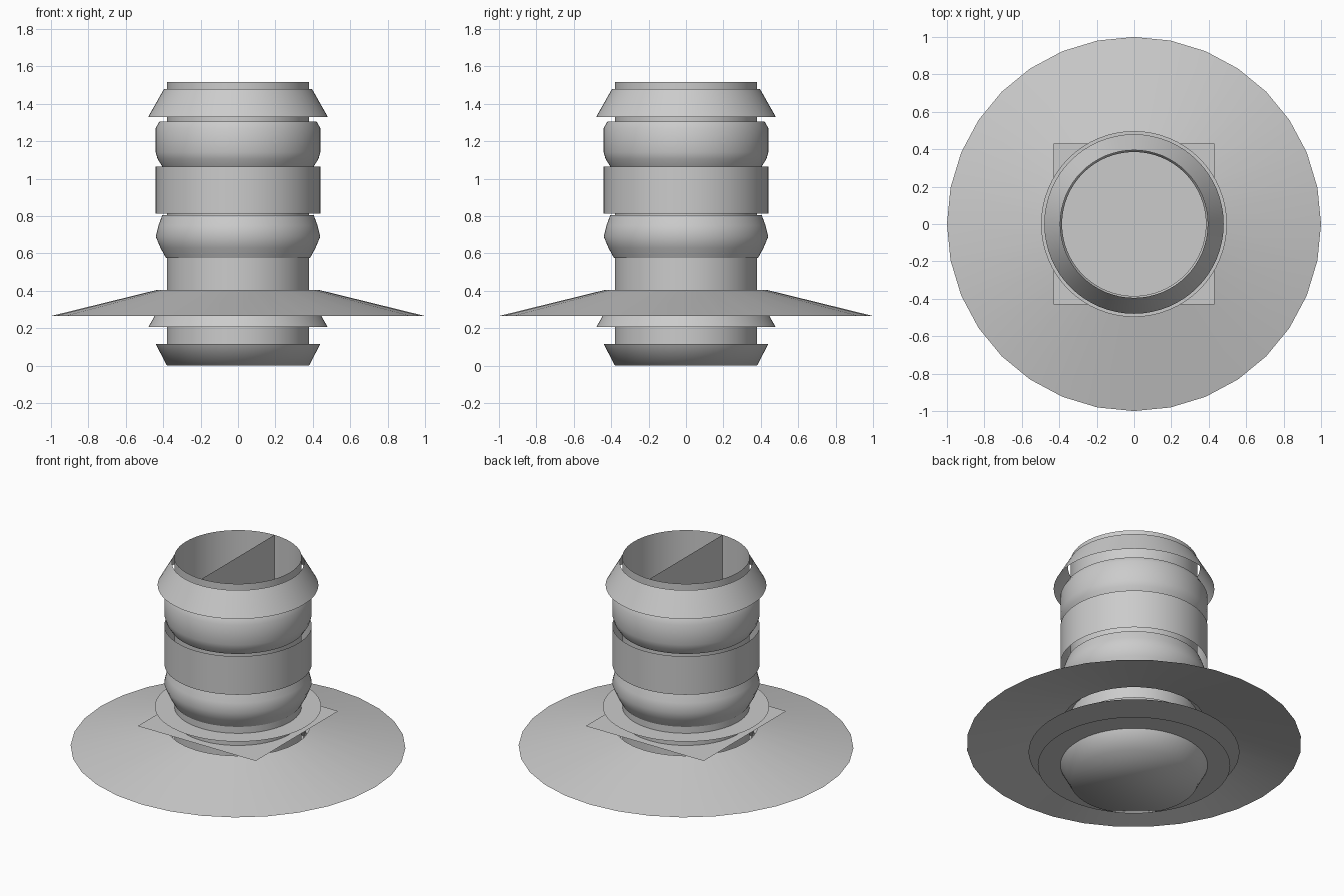
import bpy
import math

cube = bpy.data.objects.get("Cube")
if cube:
    bpy.data.objects.remove(cube, do_unlink=True)

grey = bpy.data.materials.new("plain_grey")
grey.use_nodes = True
colour = (0.6, 0.6, 0.6, 1)
grey.diffuse_color = colour
grey.node_tree.nodes["Principled BSDF"].inputs["Base Color"].default_value = colour


def add_mesh(name, verts, faces, smooth_angle=None):
    mesh = bpy.data.meshes.new(name)
    mesh.from_pydata(verts, [], faces)
    mesh.materials.append(grey)
    obj = bpy.data.objects.new(name, mesh)
    bpy.context.collection.objects.link(obj)
    if smooth_angle:
        bpy.ops.object.select_all(action="DESELECT")
        obj.select_set(True)
        bpy.context.view_layer.objects.active = obj
        bpy.ops.object.shade_smooth_by_angle(angle=math.radians(smooth_angle))
    return obj


def ring(radius, z, sides):
    step = math.tau / sides
    return [(radius * math.cos(i * step), radius * math.sin(i * step), z)
            for i in range(sides)]


def lathe(name, profile, sides=64, cap_bottom=False, angle=40):
    """Open shell turned from (radius, height) points, listed bottom to top."""
    verts, faces = [], []
    for radius, z in profile:
        verts += ring(radius, z, sides)
    for row in range(len(profile) - 1):
        a, b = row * sides, (row + 1) * sides
        for i in range(sides):
            j = (i + 1) % sides
            faces.append((a + i, a + j, b + j, b + i))
    if cap_bottom:
        faces.append(tuple(reversed(range(sides))))
    return add_mesh(name, verts, faces, angle)


def disc(name, radius, z, sides=64):
    return add_mesh(name, ring(radius, z, sides), [tuple(range(sides))])


# Central pipe, open at the top, with an upright divider inside
PIPE, TOP = 0.38, 1.515
lathe("pipe", [(PIPE, 0.05), (PIPE, TOP)])
add_mesh("divider",
         [(0, -PIPE, 0.05), (0, PIPE, 0.05), (0, PIPE, TOP), (0, -PIPE, TOP)],
         [(0, 1, 2, 3)])

# Closed bottom cup
lathe("bottom_cup", [(PIPE, 0), (0.44, 0.115)], cap_bottom=True, angle=75)

# Flared collars near the top and bottom
for name, base in (("lower_collar", 0.205), ("upper_collar", 1.33)):
    lathe(name, [(0.48, base), (0.395, base + 0.15)])

# Wide sloping flange
lathe("flange", [(1.0, 0.265), (0.43, 0.405)], sides=32)

# Bulged sleeves and the straight band between them
lathe("lower_bulge", [(0.385, 0.575), (0.415, 0.63), (0.44, 0.69),
                      (0.425, 0.75), (0.405, 0.805)])
lathe("band", [(0.44, 0.812), (0.44, 1.065)])
lathe("upper_bulge", [(0.405, 1.065), (0.43, 1.105), (0.44, 1.14),
                      (0.44, 1.27), (0.42, 1.305)])

# Thin flat plates
disc("bottom_plate", 0.575, 0.115)
disc("lower_plate", 0.63, 0.205)
disc("upper_plate", 0.497, 0.53)
H = 0.43
add_mesh("square_plate", [(-H, -H, 0.45), (H, -H, 0.45), (H, H, 0.45), (-H, H, 0.45)],
         [(0, 1, 2, 3)])
